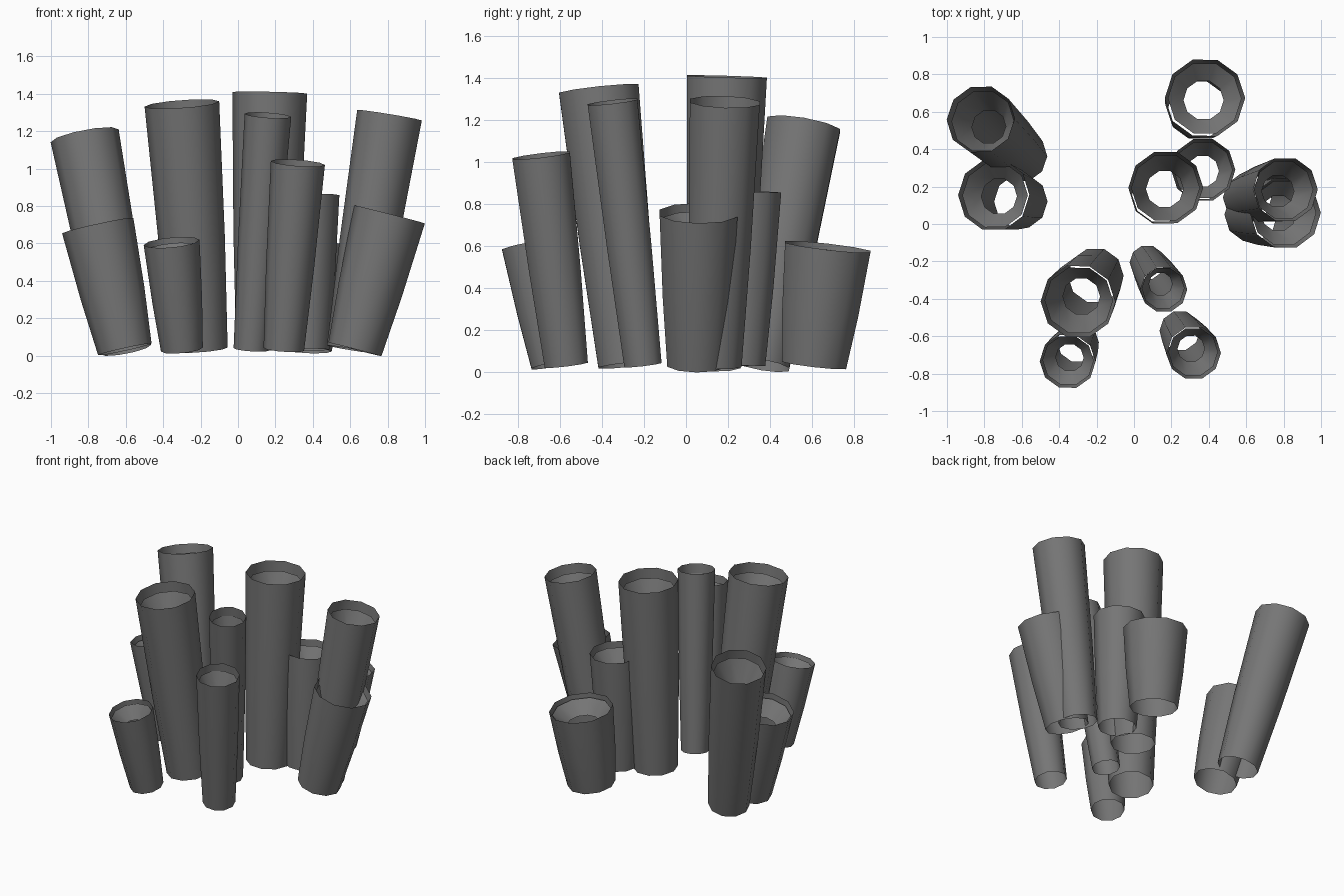
import bpy, bmesh, math
from mathutils import Vector

if "Cube" in bpy.data.objects:
    bpy.data.objects.remove(bpy.data.objects["Cube"])

SIDES = 10

grey = bpy.data.materials.new("tube grey")
grey.diffuse_color = (0.18, 0.18, 0.18, 1)
grey.use_nodes = True
grey.node_tree.nodes["Principled BSDF"].inputs["Base Color"].default_value = grey.diffuse_color


def sweep(name, base, axis, rings):
    """Open tube: rings are (fraction along axis, radius), square to the axis."""
    bm = bmesh.new()
    turn = Vector((0, 0, 1)).rotation_difference(axis)
    loops = []
    for t, r in rings:
        loop = []
        for i in range(SIDES):
            a = 2 * math.pi * i / SIDES
            off = turn @ Vector((r * math.cos(a), r * math.sin(a), 0))
            loop.append(bm.verts.new(base + axis * t + off))
        loops.append(loop)
    for lo, hi in zip(loops, loops[1:]):
        for i in range(SIDES):
            j = (i + 1) % SIDES
            bm.faces.new((lo[i], lo[j], hi[j], hi[i]))
    me = bpy.data.meshes.new(name)
    bm.to_mesh(me)
    bm.free()
    me.materials.append(grey)
    ob = bpy.data.objects.new(name, me)
    bpy.context.collection.objects.link(ob)
    bpy.ops.object.select_all(action='DESELECT')
    ob.select_set(True)
    bpy.context.view_layer.objects.active = ob
    bpy.ops.object.shade_smooth_by_angle(angle=math.radians(40))
    return ob


# name: base x, y, top x, y, z, top radius
TUBES = {
    "left_back_tube":    (-0.60, 0.36, -0.82, 0.56, 1.175, 0.185),
    "left_short_tube":   (-0.605, 0.12, -0.75, 0.155, 0.695, 0.195),
    "back_short_tube":   (0.34, 0.61, 0.38, 0.675, 0.595, 0.215),
    "centre_tall_tube":  (0.14, 0.155, 0.17, 0.195, 1.405, 0.20),
    "centre_mid_tube":   (0.36, 0.255, 0.37, 0.29, 0.86, 0.172),
    "right_tall_tube":   (0.605, 0.14, 0.81, 0.185, 1.285, 0.175),
    "right_short_tube":  (0.625, 0.05, 0.81, 0.06, 0.755, 0.195),
    "front_tall_tube":   (-0.205, -0.275, -0.30, -0.415, 1.345, 0.20),
    "front_short_tube":  (-0.30, -0.63, -0.355, -0.735, 0.605, 0.15),
    "thin_tall_tube":    (0.07, -0.205, 0.16, -0.35, 1.285, 0.125),
    "thin_mid_tube":     (0.245, -0.57, 0.32, -0.69, 1.03, 0.145),
}

for name, (bx, by, tx, ty, tz, r) in TUBES.items():
    base = Vector((bx, by, 0.033))
    axis = Vector((tx, ty, tz)) - base
    # outer wall, open at both ends
    sweep(name, base, axis, [(0, r * 0.75), (0.45, r * 0.89), (1, r)])
    # funnel hanging inside the mouth
    sweep(name + "_funnel", base, axis, [(0.80, r * 0.5), (0.95, r * 0.92)])
